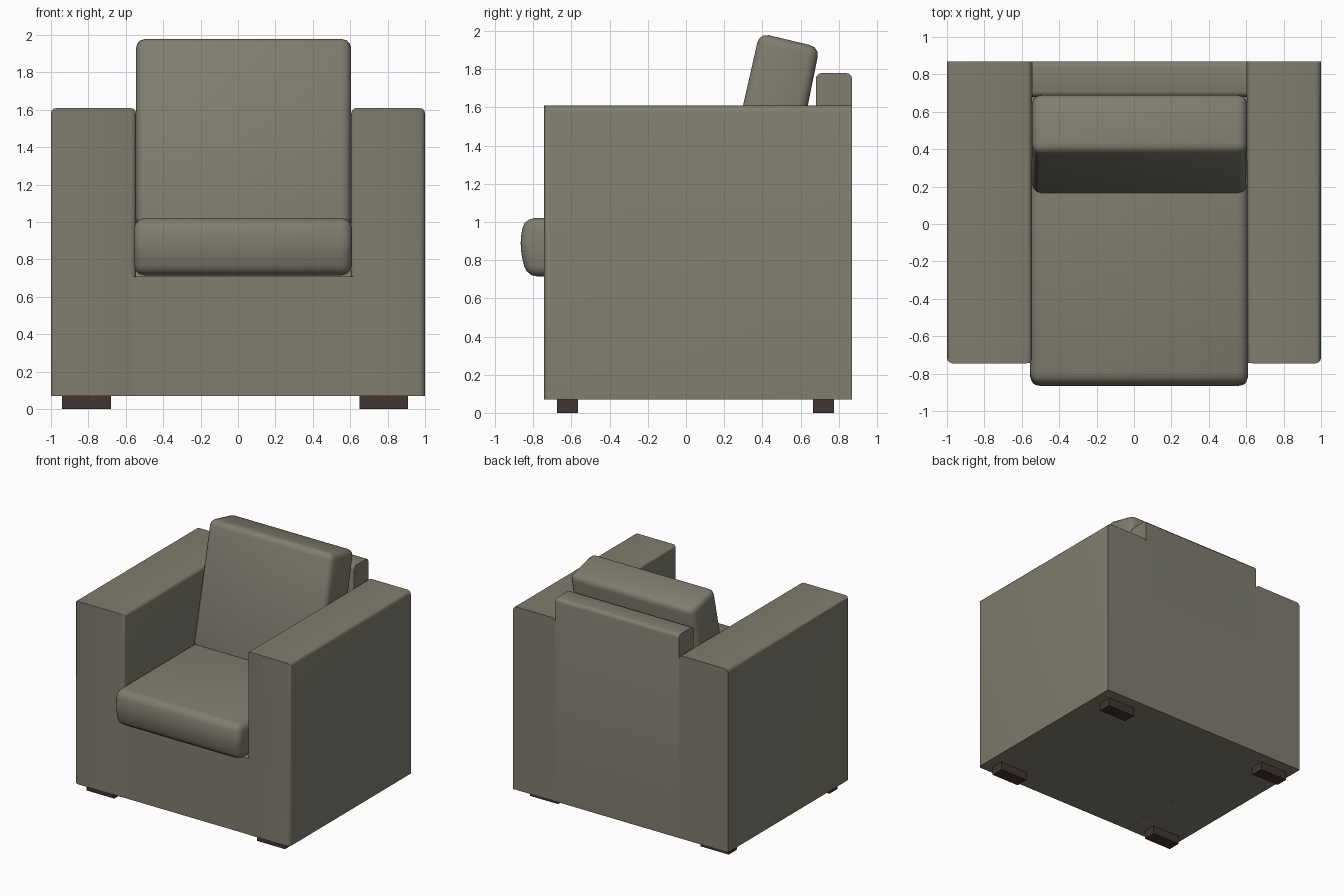
import bpy, bmesh

if "Cube" in bpy.data.objects:
    bpy.data.objects.remove(bpy.data.objects["Cube"])

def material(name, rgb):
    m = bpy.data.materials.new(name)
    m.diffuse_color = (*rgb, 1)
    m.use_nodes = True
    m.node_tree.nodes["Principled BSDF"].inputs["Base Color"].default_value = m.diffuse_color
    return m

fabric = material("olive grey fabric", (0.215, 0.205, 0.16))
wood = material("dark brown wood", (0.055, 0.036, 0.036))

def prism(name, x0, x1, profile, mat, bevel=0.0, segments=3, pick=None):
    """Extrude a (y, z) profile along x, then round the edges chosen by pick."""
    bm = bmesh.new()
    a = [bm.verts.new((x0, y, z)) for y, z in profile]
    b = [bm.verts.new((x1, y, z)) for y, z in profile]
    n = len(profile)
    bm.faces.new(a)
    bm.faces.new(b[::-1])
    for i in range(n):
        j = (i + 1) % n
        bm.faces.new((a[j], a[i], b[i], b[j]))
    bmesh.ops.recalc_face_normals(bm, faces=bm.faces)
    if bevel:
        edges = [e for e in bm.edges if pick is None or
                 pick((e.verts[0].co + e.verts[1].co) / 2,
                      (e.verts[1].co - e.verts[0].co).normalized())]
        bmesh.ops.bevel(bm, geom=edges, offset=bevel, segments=segments,
                        profile=0.5, affect='EDGES', clamp_overlap=True)
        bmesh.ops.recalc_face_normals(bm, faces=bm.faces)
    me = bpy.data.meshes.new(name)
    bm.to_mesh(me)
    bm.free()
    me.materials.append(mat)
    ob = bpy.data.objects.new(name, me)
    bpy.context.collection.objects.link(ob)
    if bevel:
        bpy.ops.object.select_all(action='DESELECT')
        ob.select_set(True)
        bpy.context.view_layer.objects.active = ob
        bpy.ops.object.shade_smooth_by_angle(angle=0.7)
    return ob

def rect(y0, y1, z0, z1):
    return [(y0, z0), (y1, z0), (y1, z1), (y0, z1)]

IN_L, IN_R = -0.545, 0.605      # inner faces of the arms
FRONT, REAR, BOTTOM = -0.745, 0.87, 0.07

# Arms: rounded along the long top edges and the upright front edges
def arm_edges(mid, d):
    return (abs(d.y) > 0.9 and mid.z > 1) or (abs(d.z) > 0.9 and mid.y < 0)

for name, x0, x1 in (("left_arm", -1, IN_L), ("right_arm", IN_R, 1)):
    prism(name, x0, x1, rect(FRONT, REAR, BOTTOM, 1.61), fabric, 0.03, 3, arm_edges)

# Base under the seat, flush with the arm fronts
prism("base", IN_L - 0.055, IN_R + 0.055,
      rect(FRONT + 0.001, REAR - 0.02, BOTTOM + 0.001, 0.71), fabric)

# Back panel with rounded top edges
prism("back_panel", IN_L, IN_R, rect(0.68, REAR, BOTTOM, 1.78), fabric, 0.03, 3,
      lambda mid, d: abs(d.x) > 0.9 and mid.z > 1)

# Seat cushion with a slightly bulging front
prism("seat_cushion", -0.555, 0.61,
      [(-0.835, 0.715), (0.67, 0.715), (0.67, 1.02), (-0.85, 1.02), (-0.872, 0.87)],
      fabric, 0.055)

# Leaning back cushion
prism("back_cushion", -0.545, 0.605,
      [(0.155, 0.98), (0.50, 0.93), (0.70, 1.915), (0.385, 1.99)],
      fabric, 0.05)

# Feet
for side, x0, x1 in (("left", -0.94, -0.68), ("right", 0.65, 0.91)):
    for end, y0, y1 in (("front", -0.675, -0.565), ("back", 0.665, 0.775)):
        prism(f"{end}_{side}_foot", x0, x1, rect(y0, y1, 0, BOTTOM + 0.005), wood)
